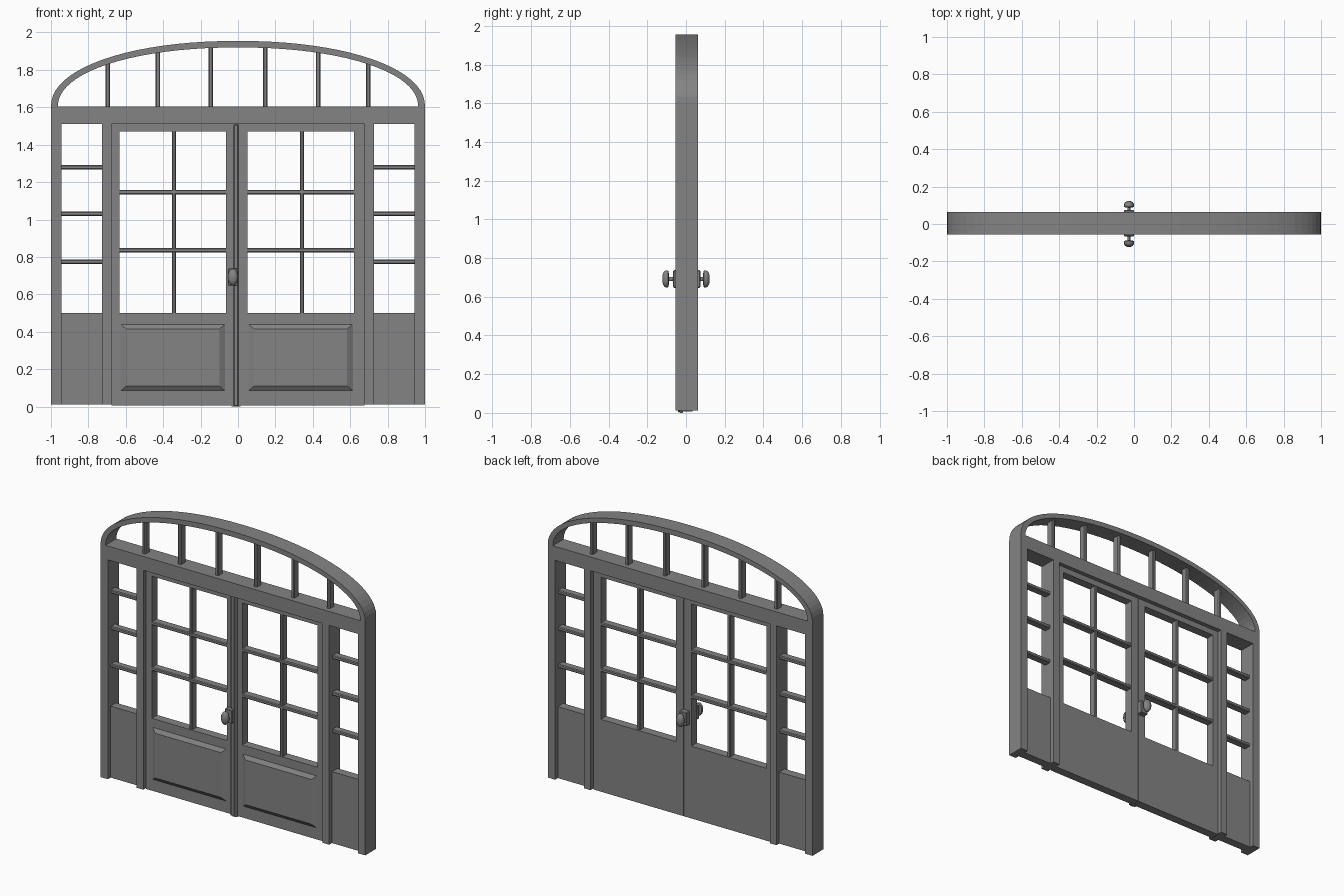
import bpy, bmesh, math

if "Cube" in bpy.data.objects:
    bpy.data.objects.remove(bpy.data.objects["Cube"])

grey = bpy.data.materials.new("painted_grey")
grey.diffuse_color = (0.23, 0.23, 0.23, 1)
grey.use_nodes = True
grey.node_tree.nodes["Principled BSDF"].inputs["Base Color"].default_value = grey.diffuse_color

YF, YB = -0.055, 0.063      # frame front / back
DF, DB = -0.025, 0.034      # door and panel front / back
BF, BB = -0.022, 0.030      # glazing bar front / back


def finish(name, bm):
    bmesh.ops.recalc_face_normals(bm, faces=bm.faces)
    me = bpy.data.meshes.new(name)
    bm.to_mesh(me)
    bm.free()
    me.materials.append(grey)
    ob = bpy.data.objects.new(name, me)
    bpy.context.collection.objects.link(ob)
    return ob


def add_box(bm, x0, x1, y0, y1, z0, z1):
    v = bmesh.ops.create_cube(bm, size=1)["verts"]
    for p in v:
        p.co = (x0 if p.co.x < 0 else x1, y0 if p.co.y < 0 else y1, z0 if p.co.z < 0 else z1)


def boxes(name, items, bevel=0):
    bm = bmesh.new()
    for b in items:
        add_box(bm, *b)
    ob = finish(name, bm)
    if bevel:
        m = ob.modifiers.new("bevel", "BEVEL")
        m.width, m.segments = bevel, 1
    return ob


def span(a, b, s):
    """x range mirrored to side s"""
    return (min(a * s, b * s), max(a * s, b * s))


def arch_z(x, a, b):
    return 1.605 + b * (1 - min(1, abs(x / a)) ** 2.1) ** (1 / 2.1)


# header and arched top rail
boxes("header", [(-1, 1, YF, YB, 1.51, 1.605)])
bm = bmesh.new()
N = 40
rings = []
for i in range(N + 1):
    t = math.pi * i / N
    c, s = math.cos(t), math.sin(t)
    ring = []
    for a, b, y in ((1, .35, YF), (1, .35, YB), (.963, .315, YB), (.963, .315, YF)):
        x = a * math.copysign(abs(c) ** (2 / 2.1), c)
        ring.append(bm.verts.new((x, y, 1.605 + b * abs(s) ** (2 / 2.1))))
    rings.append(ring)
for r, q in zip(rings, rings[1:]):
    for k in range(4):
        bm.faces.new((r[k], r[(k + 1) % 4], q[(k + 1) % 4], q[k]))
bm.faces.new(rings[0])
bm.faces.new(rings[-1])
arch = finish("arch_rail", bm)

# upright bars in the arch
boxes("arch_bars", [(x - .012, x + .012, BF, BB, 1.6, arch_z(x, .963, .315) + .012)
                    for s in (-1, 1) for x in (.146 * s, .428 * s, .697 * s)], .005)

for s, side in ((-1, "left"), (1, "right")):
    # posts
    boxes(side + "_posts", [(*span(.945, 1, s), YF, YB, .012, 1.51),
                            (*span(.677, .728, s), YF, YB, .012, 1.51)])
    # sidelight panel and bars
    boxes(side + "_sidelight_panel", [(*span(.728, .945, s), DF, DB, .012, .5)])
    boxes(side + "_sidelight_bars", [(*span(.722, .95, s), BF, BB, z - .012, z + .012)
                                     for z in (.775, 1.03, 1.28)], .005)

# doors: outer edges, glass opening, raised panel
for name, x0, x1, g0, g1, m in (("left_door", -.677, -.009, -.633, -.064, -.342),
                                ("right_door", -.006, .677, .05, .62, .342)):
    boxes(name, [(x0, g0, DF, DB, .006, 1.51), (g1, x1, DF, DB, .006, 1.51),
                 (g0, g1, DF, DB, .006, .5), (g0, g1, DF, DB, 1.47, 1.51)])
    boxes(name + "_bars", [(m - .011, m + .011, BF, BB, .495, 1.475)]
          + [(g0 - .005, g1 + .005, BF - .002, BB + .002, z - .012, z + .012)
             for z in (.835, 1.147)], .005)
    bm = bmesh.new()
    loops = []
    for i, j, y in ((0.006, 0, DF), (.036, .025, DF - .018)):
        loops.append([bm.verts.new(p) for p in ((g0 + i, y, .085 + j), (g1 - i, y, .085 + j),
                                                (g1 - i, y, .44 - j), (g0 + i, y, .44 - j))])
    for k in range(4):
        n = (k + 1) % 4
        bm.faces.new((loops[0][k], loops[0][n], loops[1][n], loops[1][k]))
    bm.faces.new(loops[1])
    bm.faces.new(loops[0][::-1])
    finish(name + "_raised_panel", bm)

# meeting strip between the doors
boxes("meeting_strip", [(-.034, .014, -.032, DF + .01, 0, 1.508)])
boxes("meeting_bead", [(-.024, .004, -.042, -.03, 0, 1.508)], .006)

# knobs with stems and back plates, front and back
prof = [(0.25, 0.0), (0.25, .09), (.6, .088), (.95, .092), (1, .099),
        (.93, .109), (.72, .117), (.4, .1215), (0.001, .1225)]
KX, KZ, S = -.027, .692, 24
for s, side, face in ((-1, "front", -.03), (1, "back", DB)):
    bm = bmesh.new()
    prev = None
    for r, y in prof:
        ring = [bm.verts.new((KX + .028 * r * math.cos(2 * math.pi * k / S), s * y,
                              KZ + .045 * r * math.sin(2 * math.pi * k / S))) for k in range(S)]
        if prev:
            for k in range(S):
                n = (k + 1) % S
                bm.faces.new((prev[k], prev[n], ring[n], ring[k]))
        else:
            bm.faces.new(ring)
        prev = ring
    bm.faces.new(prev)
    knob = finish(side + "_knob", bm)
    bpy.context.view_layer.objects.active = knob
    bpy.ops.object.select_all(action="DESELECT")
    knob.select_set(True)
    bpy.ops.object.shade_smooth_by_angle(angle=math.radians(40))
    y0, y1 = sorted((face, s * (.066 if s < 0 else .074)))
    boxes(side + "_knob_plate", [(KX - .027, KX + .027, y0, y1, KZ - .046, KZ + .046)], .004)
